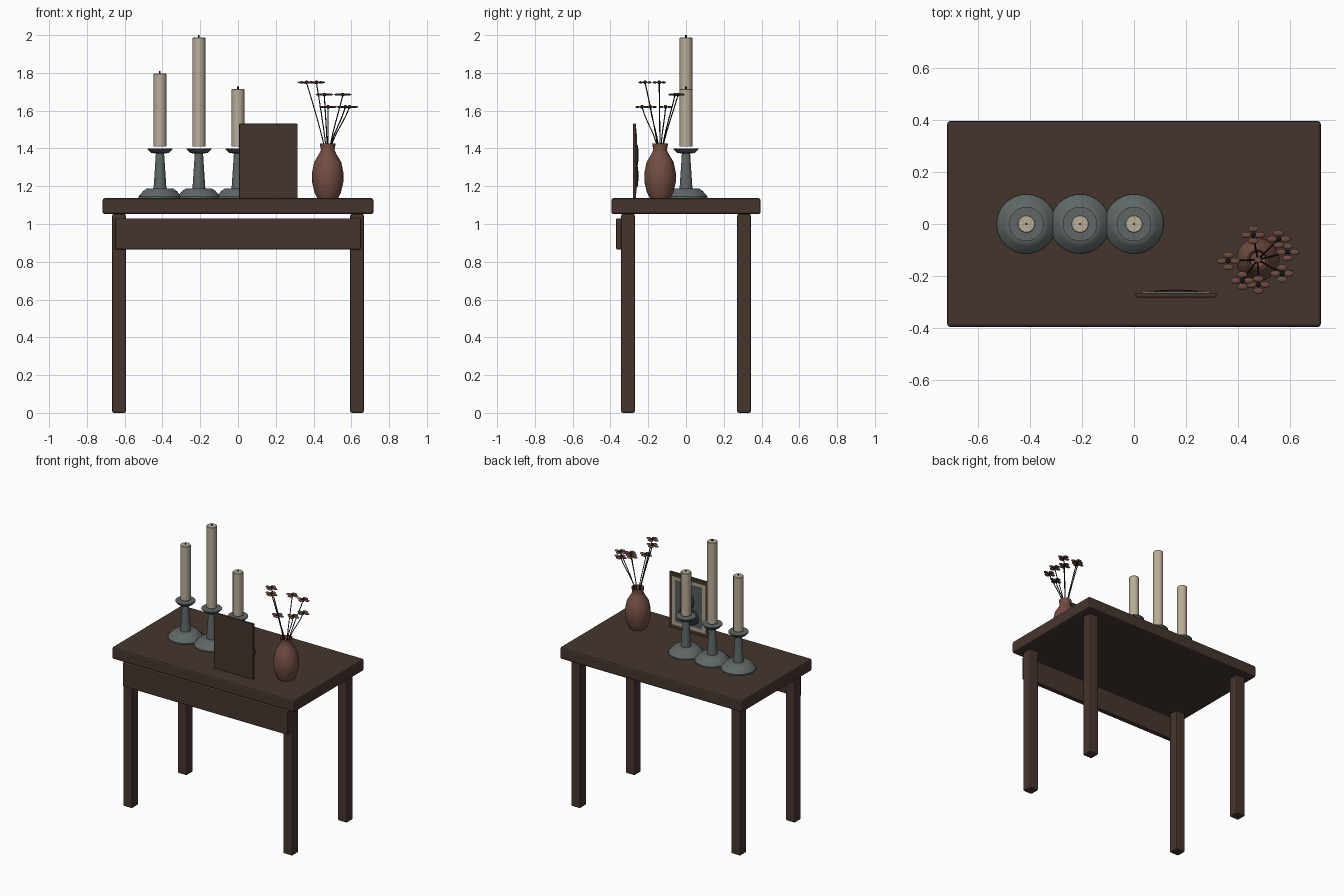
import bpy, bmesh, math
from mathutils import Vector, Matrix

cube = bpy.data.objects.get("Cube")
if cube:
    bpy.data.objects.remove(cube)


def material(name, rgb):
    m = bpy.data.materials.new(name)
    m.use_nodes = True
    m.diffuse_color = (*rgb, 1)
    m.node_tree.nodes["Principled BSDF"].inputs["Base Color"].default_value = (*rgb, 1)
    return m


WOOD = material("dark wood", (0.060, 0.036, 0.028))
METAL = material("grey metal", (0.115, 0.135, 0.135))
WAX = material("candle wax", (0.48, 0.42, 0.32))
BLACK = material("black", (0.008, 0.008, 0.008))
CLAY = material("red clay", (0.17, 0.075, 0.055))
PETAL = material("dried petal", (0.15, 0.07, 0.052))
MAT = material("cream mat", (0.40, 0.36, 0.27))
PHOTO = material("photo grey", (0.10, 0.11, 0.11))
SHADE = material("portrait dark", (0.025, 0.028, 0.028))


def finish(name, bm, mat, smooth=True):
    bmesh.ops.recalc_face_normals(bm, faces=bm.faces)
    mesh = bpy.data.meshes.new(name)
    bm.to_mesh(mesh)
    bm.free()
    mesh.materials.append(mat)
    ob = bpy.data.objects.new(name, mesh)
    bpy.context.collection.objects.link(ob)
    if smooth:
        bpy.ops.object.select_all(action='DESELECT')
        ob.select_set(True)
        bpy.context.view_layer.objects.active = ob
        bpy.ops.object.shade_smooth_by_angle(angle=math.radians(35))
    return ob


def box(name, lo, hi, mat, bevel=0.0):
    lo, hi = Vector(lo), Vector(hi)
    bm = bmesh.new()
    bmesh.ops.create_cube(bm, size=1, matrix=Matrix.Translation((lo + hi) / 2) @ Matrix.Diagonal((*(hi - lo), 1)))
    if bevel:
        bmesh.ops.bevel(bm, geom=bm.edges[:], offset=bevel, segments=2, profile=0.5, affect='EDGES')
    return finish(name, bm, mat, False)


def lathe(name, profile, at, mat, sides):
    """Spin a list of (radius, height) points round the vertical axis."""
    bm = bmesh.new()
    pts = [bm.verts.new((r, 0, z)) for r, z in profile]
    edges = [bm.edges.new(pair) for pair in zip(pts, pts[1:])]
    bmesh.ops.spin(bm, geom=pts + edges, cent=(0, 0, 0), axis=(0, 0, 1), angle=math.tau, steps=sides)
    bmesh.ops.remove_doubles(bm, verts=bm.verts, dist=0.0001)
    bmesh.ops.translate(bm, verts=bm.verts, vec=at)
    return finish(name, bm, mat)


def ellipsoids(name, centres, radii, mat, seg=12, rings=8):
    bm = bmesh.new()
    for c in centres:
        bmesh.ops.create_uvsphere(bm, u_segments=seg, v_segments=rings, radius=1,
                                  matrix=Matrix.Translation(c) @ Matrix.Diagonal((*radii, 1)))
    return finish(name, bm, mat)


# Table
TOP = 1.137
box("table_top", (-0.717, -0.395, 1.052), (0.717, 0.395, TOP), WOOD, 0.012)
for side, sx in (("left", 1), ("right", -1)):
    for end, sy in (("front", -1), ("back", 1)):
        x, y = 0.63 * sx, 0.307 * sy
        box(f"{end}_{side}_leg", (x - 0.036, y - 0.036, 0), (x + 0.036, y + 0.036, 1.053), WOOD, 0.008)
box("front_apron", (-0.65, -0.37, 0.865), (0.65, -0.335, 1.03), WOOD, 0.006)

# Candlesticks
STICK = [(0, 0), (0.114, 0), (0.114, 0.008), (0.086, 0.04), (0.070, 0.05), (0.034, 0.052), (0.022, 0.235),
         (0.048, 0.240), (0.066, 0.258), (0.066, 0.264), (0, 0.264)]
for name, x, top in (("right", -0.413, 1.797), ("middle", -0.207, 1.987), ("left", 0, 1.715)):
    lathe(f"{name}_candlestick", STICK, (x, 0, TOP), METAL, 32)
    lathe(f"{name}_candle", [(0, 1.41), (0.034, 1.41), (0.034, top - 0.003), (0.031, top), (0, top)],
          (x, 0, 0), WAX, 24)
    lathe(f"{name}_wick", [(0, top - 0.01), (0.004, top - 0.01), (0.004, top + 0.013), (0, top + 0.013)],
          (x, 0, 0), BLACK, 8)

# Vase
VX, VY = 0.475, -0.137
VASE = [(0, 0), (0.055, 0), (0.070, 0.03), (0.083, 0.085), (0.084, 0.13), (0.072, 0.19), (0.045, 0.235),
        (0.036, 0.255), (0.042, 0.288), (0.036, 0.288), (0.030, 0.255), (0, 0.25)]
lathe("vase", VASE, (VX, VY, TOP), CLAY, 16)

# Dried flowers: each has a curved stem, four petals and a small heart
FLOWERS = [(0.362, -0.142, 1.75), (0.415, -0.217, 1.75), (0.457, -0.042, 1.685), (0.555, -0.058, 1.685),
           (0.477, -0.233, 1.62), (0.59, -0.108, 1.62), (0.568, -0.19, 1.62)]
stems = bpy.data.curves.new("flower_stems", 'CURVE')
stems.dimensions = '3D'
stems.bevel_depth = 0.003
stems.bevel_resolution = 1
stems.resolution_u = 6
petals, hearts = [], []
for f in FLOWERS:
    head = Vector(f)
    out = Vector((head.x - VX, head.y - VY, 0))
    base = Vector((VX, VY, 1.39))
    spline = stems.splines.new('BEZIER')
    spline.bezier_points.add(1)
    a, b = spline.bezier_points
    a.co, b.co = base + out * 0.12, head
    a.handle_left, a.handle_right = base, base + out * 0.3 + Vector((0, 0, 0.1))
    b.handle_left, b.handle_right = head - out * 0.25 - Vector((0, 0, 0.09)), head + Vector((0, 0, 0.02))
    for k in range(4):
        t = k * math.pi / 2
        petals.append(head + Vector((0.025 * math.cos(t), 0.023 * math.sin(t), 0)))
    hearts.append(head)
stem_object = bpy.data.objects.new("flower_stems", stems)
stems.materials.append(BLACK)
bpy.context.collection.objects.link(stem_object)
ellipsoids("flower_petals", petals, (0.021, 0.012, 0.006), PETAL)
ellipsoids("flower_hearts", hearts, (0.010, 0.010, 0.010), BLACK)

# Picture frame, with the portrait facing the back
CX, CZ = 0.161, 1.334
box("picture_frame", (0.006, -0.281, TOP), (0.316, -0.264, 1.531), WOOD, 0.003)


def plate(name, w, h, y0, y1, mat):
    return box(name, (CX - w, y0, CZ - h), (CX + w, y1, CZ + h), mat)


plate("picture_mat", 0.130, 0.172, -0.265, -0.261, MAT)
plate("picture_photo", 0.105, 0.146, -0.262, -0.259, PHOTO)
ellipsoids("portrait_head", [(CX, -0.259, CZ + 0.03)], (0.045, 0.008, 0.058), SHADE, 24, 12)
ellipsoids("portrait_shoulders", [(CX, -0.259, CZ - 0.08)], (0.085, 0.007, 0.06), SHADE, 24, 12)
